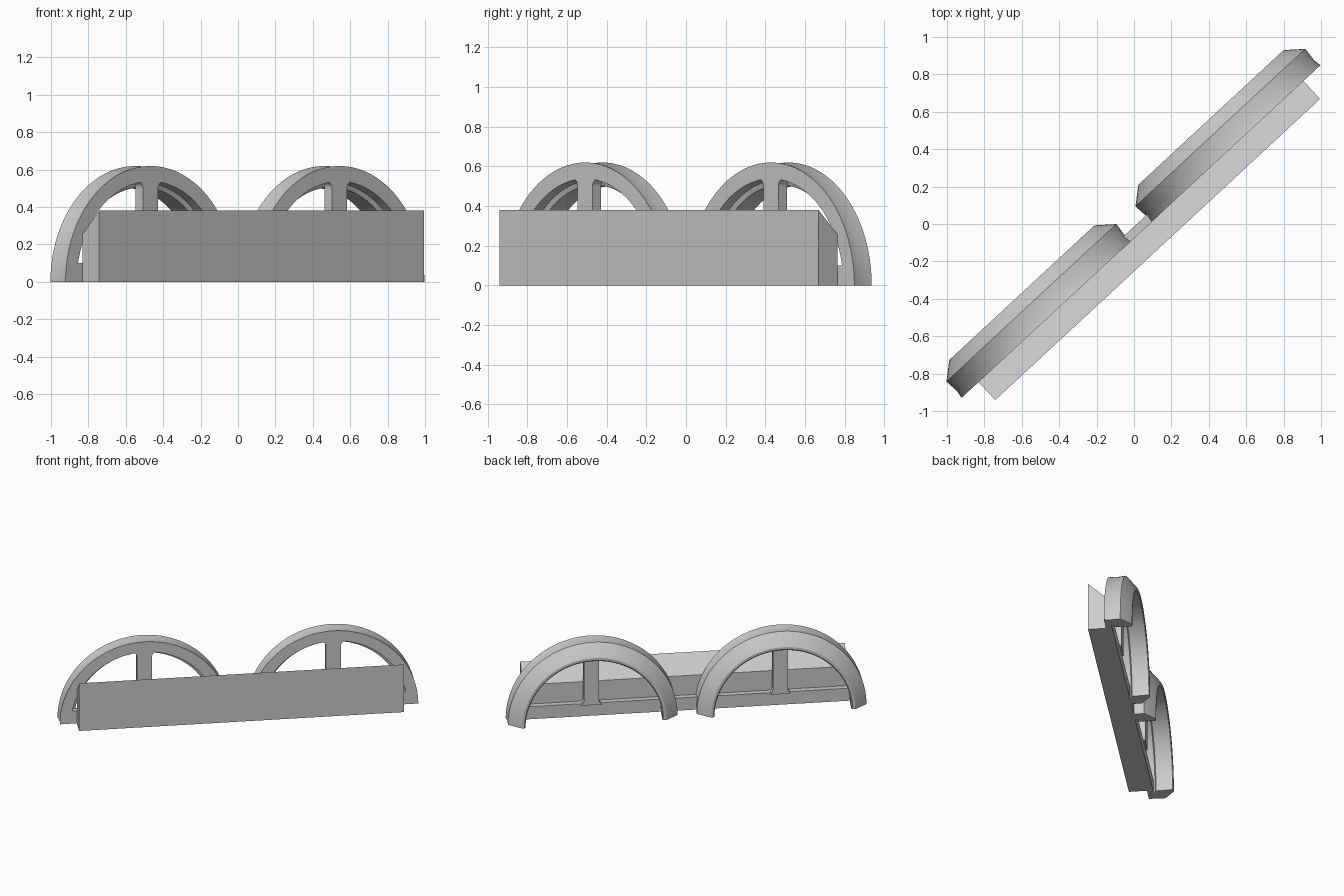
import bpy, bmesh
from math import pi, sin, cos, radians
from mathutils import Matrix, Vector

cube = bpy.data.objects.get("Cube")
if cube:
    bpy.data.objects.remove(cube, do_unlink=True)

grey = bpy.data.materials.new("plain grey")
grey.use_nodes = True
COLOUR = (0.6, 0.6, 0.6, 1)
grey.diffuse_color = COLOUR
grey.node_tree.nodes["Principled BSDF"].inputs["Base Color"].default_value = COLOUR

# Everything is laid out along local x, then turned about z
TURN = Matrix.Rotation(radians(42.83), 4, "Z")
WHEEL_X = 0.689
FRONT = -0.055  # shared front plane of rims, spokes and rail


def finish(bm, name, smooth=False):
    bmesh.ops.recalc_face_normals(bm, faces=bm.faces)
    bm.transform(TURN)
    mesh = bpy.data.meshes.new(name)
    bm.to_mesh(mesh)
    bm.free()
    mesh.materials.append(grey)
    obj = bpy.data.objects.new(name, mesh)
    bpy.context.collection.objects.link(obj)
    if smooth:
        bpy.ops.object.select_all(action="DESELECT")
        obj.select_set(True)
        bpy.context.view_layer.objects.active = obj
        bpy.ops.object.shade_smooth_by_angle(angle=radians(25))


def prism(name, points, offset):
    """Extrude a closed outline along offset."""
    bm = bmesh.new()
    face = bm.faces.new([bm.verts.new(p) for p in points])
    extra = bmesh.ops.extrude_face_region(bm, geom=[face], use_keep_orig=True)
    moved = [g for g in extra["geom"] if isinstance(g, bmesh.types.BMVert)]
    bmesh.ops.translate(bm, verts=moved, vec=Vector(offset))
    finish(bm, name)


def half_rim(name, cx):
    """Sweep the rim section (depth, radius) over half a turn."""
    section = [(FRONT, 0.537), (FRONT, 0.619), (-0.01, 0.612), (0.064, 0.619),
               (0.132, 0.537), (0.138, 0.526), (0.138, 0.508), (0.132, 0.5),
               (0.01, 0.505), (0, 0.53)]
    steps = 64
    bm = bmesh.new()
    rings = []
    for i in range(steps + 1):
        a = pi * i / steps
        rings.append([bm.verts.new((cx + r * cos(a), y, r * sin(a))) for y, r in section])
    n = len(section)
    for a, b in zip(rings, rings[1:]):
        for j in range(n):
            k = (j + 1) % n
            bm.faces.new((a[j], a[k], b[k], b[j]))
    bm.faces.new(rings[0])
    bm.faces.new(rings[-1])
    finish(bm, name, smooth=True)


def spoke(name, cx):
    """Upright spoke flaring into the rim above and the rail below."""
    half, fillet, top, low = 0.055, 0.035, 0.535, 0.09
    side = [(half + 0.02, low), (half + 0.006, low + 0.018), (half, low + 0.035)]
    for i in range(7):
        a = pi / 2 * i / 6
        side.append((half + fillet * (1 - cos(a)), top - fillet * (1 - sin(a))))
    side.append((half + fillet, top + 0.01))
    outline = side + [(-x, z) for x, z in reversed(side)]
    prism(name, [(cx + x, FRONT, z) for x, z in outline], (0, 0.058, 0))


# Long front bar with a sloping top
bar = [(-0.186, 0), (-0.186, 0.38), (FRONT, 0.255), (FRONT, 0)]
prism("front_bar", [(-1.184, y, z) for y, z in bar], (2.368, 0, 0))

# Low rail joining both half wheels
rail = [(FRONT, 0), (FRONT, 0.1), (-0.01, 0.1), (-0.01, 0)]
prism("base_rail", [(-1.24, y, z) for y, z in rail], (2.48, 0, 0))

# Two half wheels
for label, cx in (("right", -WHEEL_X), ("left", WHEEL_X)):
    half_rim(label + "_half_rim", cx)
    spoke(label + "_spoke", cx)
